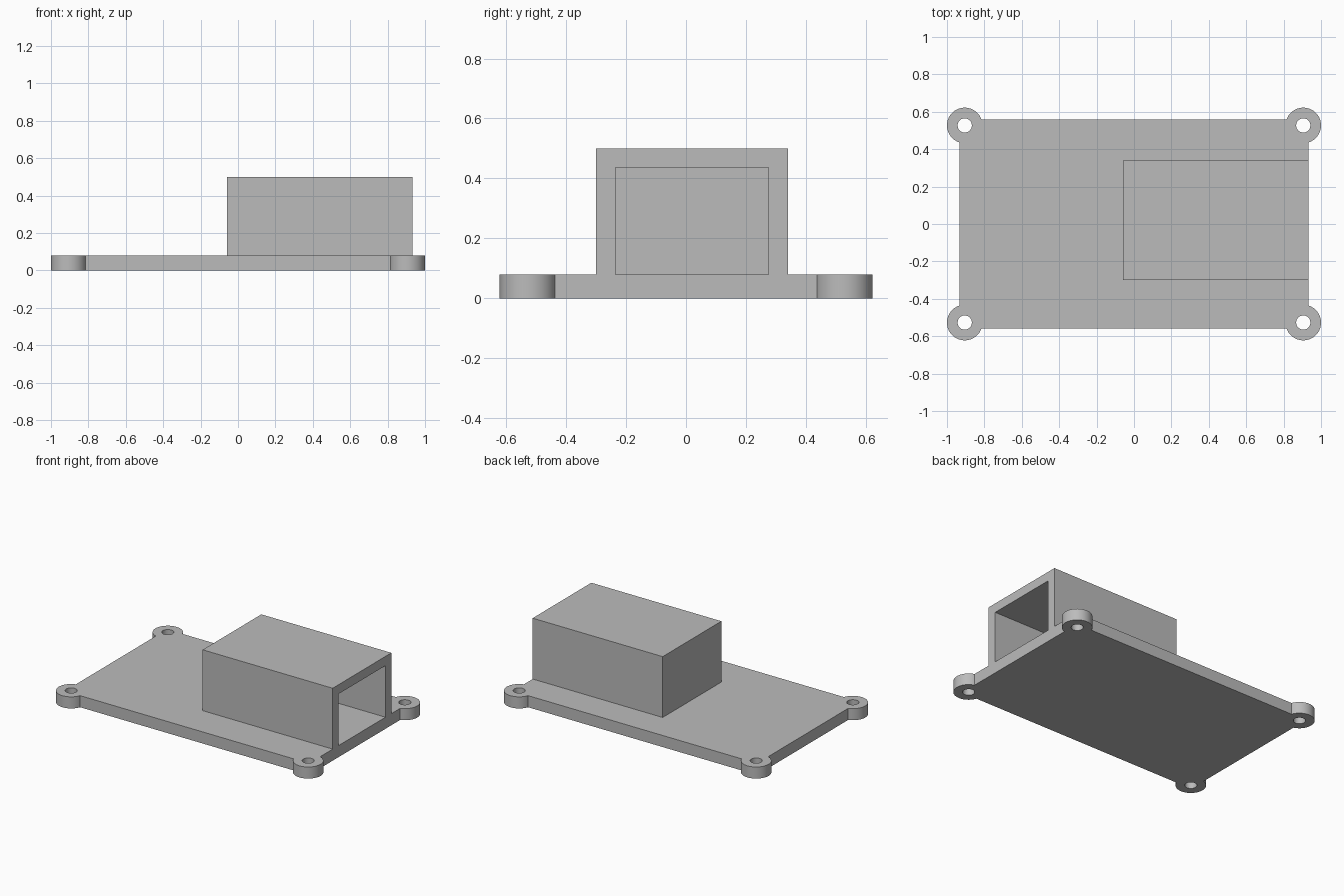
import bpy
import math

cube = bpy.data.objects.get("Cube")
if cube:
    bpy.data.objects.remove(cube, do_unlink=True)

PLATE_TOP = 0.08
PLATE_X, PLATE_Y = 0.933, 0.558
EAR_X, EAR_Y = 0.905, 0.527
EAR_RADIUS, HOLE_RADIUS = 0.095, 0.038
WALL = 0.064

grey = bpy.data.materials.new("plain_grey")
grey.use_nodes = True
colour = (0.5, 0.5, 0.5, 1)
grey.diffuse_color = colour
grey.node_tree.nodes["Principled BSDF"].inputs["Base Color"].default_value = colour


def box(name, low, high):
    centre = [(a + b) / 2 for a, b in zip(low, high)]
    bpy.ops.mesh.primitive_cube_add(size=1, location=centre)
    obj = bpy.context.object
    obj.name = name
    obj.scale = [b - a for a, b in zip(low, high)]
    bpy.ops.object.transform_apply(location=True, rotation=False, scale=True)
    obj.data.materials.append(grey)
    return obj


def cylinder(name, x, y, radius, low, high):
    bpy.ops.mesh.primitive_cylinder_add(
        vertices=64, radius=radius, depth=high - low, location=(x, y, (low + high) / 2))
    obj = bpy.context.object
    obj.name = name
    obj.data.materials.append(grey)
    return obj


def combine(target, tool, operation):
    mod = target.modifiers.new(operation.lower(), "BOOLEAN")
    mod.operation = operation
    mod.solver = "EXACT"
    mod.object = tool
    bpy.context.view_layer.objects.active = target
    bpy.ops.object.modifier_apply(modifier=mod.name)
    bpy.data.objects.remove(tool, do_unlink=True)


# Base plate with a drilled round ear at each corner
plate = box("base_plate", (-PLATE_X, -PLATE_Y, 0), (PLATE_X, PLATE_Y, PLATE_TOP))
corners = [(sx * EAR_X, sy * EAR_Y) for sx in (-1, 1) for sy in (-1, 1)]
for x, y in corners:
    combine(plate, cylinder("corner_ear", x, y, EAR_RADIUS, 0, PLATE_TOP), "UNION")
for x, y in corners:
    combine(plate, cylinder("screw_hole", x, y, HOLE_RADIUS, -0.1, 0.2), "DIFFERENCE")

# Housing: a box open at the right-hand end, its floor being the plate
left, front, back, top = -0.06, -0.3, 0.34, 0.5
housing = box("open_ended_housing", (left, front, PLATE_TOP), (PLATE_X, back, top))
cavity = box("housing_cavity", (left + WALL, front + WALL, 0),
             (PLATE_X + 0.2, back - WALL, top - WALL))
combine(housing, cavity, "DIFFERENCE")

# Smooth round walls, crisp edges
bpy.ops.object.select_all(action="DESELECT")
for obj in (plate, housing):
    obj.select_set(True)
bpy.context.view_layer.objects.active = plate
bpy.ops.object.shade_smooth_by_angle(angle=math.radians(30))
